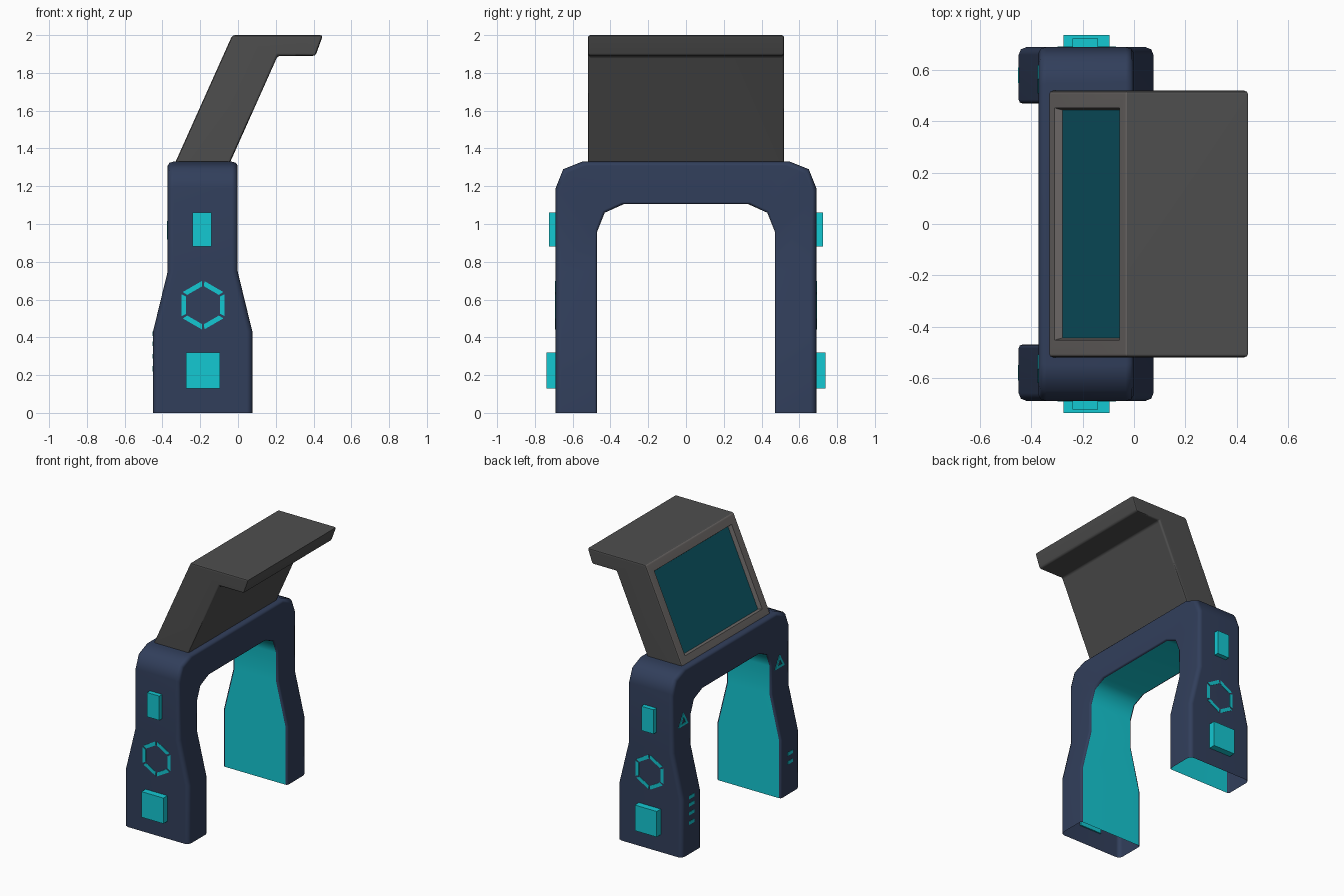
import bpy, bmesh, math
from mathutils import Vector

if "Cube" in bpy.data.objects:
    bpy.data.objects.remove(bpy.data.objects["Cube"])


def mat(name, r, g, b):
    m = bpy.data.materials.new(name)
    m.diffuse_color = (r, g, b, 1)
    m.use_nodes = True
    m.node_tree.nodes["Principled BSDF"].inputs["Base Color"].default_value = m.diffuse_color
    return m


NAVY = mat("navy shell", 0.031, 0.049, 0.105)
TEAL = mat("bright teal", 0.007, 0.58, 0.65)
GREY = mat("dark grey", 0.076, 0.076, 0.076)
FRAME = mat("warm grey frame", 0.155, 0.143, 0.138)
SCREEN = mat("deep teal screen", 0.004, 0.098, 0.14)


def finish(name, bm, mats, smooth=None):
    bmesh.ops.recalc_face_normals(bm, faces=bm.faces[:])
    me = bpy.data.meshes.new(name)
    bm.to_mesh(me)
    bm.free()
    for m in mats:
        me.materials.append(m)
    ob = bpy.data.objects.new(name, me)
    bpy.context.collection.objects.link(ob)
    if smooth:
        bpy.ops.object.select_all(action='DESELECT')
        ob.select_set(True)
        bpy.context.view_layer.objects.active = ob
        bpy.ops.object.shade_smooth_by_angle(angle=math.radians(smooth))
        wn = ob.modifiers.new("weighted normals", 'WEIGHTED_NORMAL')
        wn.keep_sharp = True
    return ob


def add_prism(bm, pts, place, d0, d1):
    """Extrude a 2D outline from depth d0 to d1; place maps (a, b, d) to 3D."""
    lo = [bm.verts.new(place(a, b, d0)) for a, b in pts]
    hi = [bm.verts.new(place(a, b, d1)) for a, b in pts]
    n = len(pts)
    bm.faces.new(lo)
    bm.faces.new(hi)
    for i in range(n):
        bm.faces.new((lo[i], lo[(i + 1) % n], hi[(i + 1) % n], hi[i]))


def prisms(name, outlines, place, d0, d1, m):
    bm = bmesh.new()
    for o in outlines:
        add_prism(bm, o, place, d0, d1)
    return finish(name, bm, [m])


def rect(a0, a1, b0, b1):
    return [(a0, b0), (a1, b0), (a1, b1), (a0, b1)]


def ring(ca, cb, r0, r1, n, start, gap):
    """Polygon ring made of n separate sides with small gaps."""
    def p(r, k):
        t = start + math.tau * k / n
        return Vector((ca + r * math.cos(t), cb + r * math.sin(t)))
    out = []
    for k in range(n):
        i0, i1, o0, o1 = p(r0, k), p(r0, k + 1), p(r1, k), p(r1, k + 1)
        out.append([tuple(v) for v in (i0.lerp(i1, gap), i0.lerp(i1, 1 - gap),
                                       o0.lerp(o1, 1 - gap), o0.lerp(o1, gap))])
    return out


# Arch body: a rounded section swept over two flared legs and a crossbar
outer = [(.69, 0), (.69, .43), (.69, .75), (.69, 1.19), (.65, 1.29), (.55, 1.33)]
inner = [(.47, 0), (.47, .43), (.47, .75), (.47, .96), (.43, 1.06), (.33, 1.105)]
pairs = list(zip(outer, inner))
stations = pairs + [((-o[0], o[1]), (-i[0], i[1])) for o, i in reversed(pairs)]
CX, CO, CI = -0.187, 0.03, 0.015


def section(o, i):
    half = 0.263 if o[1] <= .43 else .185 + (.078 * (.75 - o[1]) / .32 if o[1] < .75 else 0)
    o, i = Vector(o), Vector(i)
    n = (o - i).normalized()
    side = []
    # one side, from the inner face round to the outer face
    for base, sgn, c in ((i, 1, CI), (o, -1, CO)):
        arc = [(c, 0), (c * .29, c * .29), (0, c)]
        for dx, dt in (arc if sgn > 0 else reversed(arc)):
            q = base + n * sgn * dt
            side.append((half - dx, q))
    pts = [(CX + x, q) for x, q in side] + [(CX - x, q) for x, q in reversed(side)]
    return [Vector((x, q.x, max(q.y, 0))) for x, q in pts]


bm = bmesh.new()
rows = [[bm.verts.new(v) for v in section(o, i)] for o, i in stations]
for r0, r1 in zip(rows, rows[1:]):
    for k in range(12):
        j = (k + 1) % 12
        f = bm.faces.new((r0[k], r0[j], r1[j], r1[k]))
        f.material_index = 1 if k == 11 else 0      # teal lining inside the arch
finish("arch_body", bm, [NAVY, TEAL], 47)

# Tilted screen housing with an overhanging hood
bm = bmesh.new()
prof = [(-.337, 1.315), (-.03, 2.0), (.45, 2.0), (.41, 1.89), (.21, 1.89), (-.047, 1.315)]
add_prism(bm, prof, lambda a, b, d: (a, d, b), -.52, .52)
bmesh.ops.recalc_face_normals(bm, faces=bm.faces[:])
bmesh.ops.bevel(bm, geom=bm.edges[:], offset=.014, segments=2, profile=.5, affect='EDGES')
bm.normal_update()
facing = Vector((-.913, 0, .409))
face = max(bm.faces, key=lambda f: f.normal.dot(facing) * f.calc_area())
for f in bm.faces:
    if f.normal.dot(facing) > .9:
        f.material_index = 1
face.material_index = 1
bmesh.ops.inset_individual(bm, faces=[face], thickness=.075)
bmesh.ops.inset_individual(bm, faces=[face], thickness=.012, depth=-.03)
face.material_index = 2
finish("screen_housing", bm, [GREY, FRAME, SCREEN], 40)

# Details on the outer side of each leg
for s, side in ((-1, "front"), (1, "back")):
    def on_leg(a, b, d, s=s):
        return (a, s * d, b)
    prisms(side + "_upper_block", [rect(-.24, -.14, .88, 1.06)], on_leg, .68, .724, TEAL)
    prisms(side + "_lower_block", [rect(-.276, -.096, .13, .32)], on_leg, .68, .738, TEAL)
    prisms(side + "_hexagon_ring", ring(-.185, .57, .103, .132, 6, math.pi / 2, .06),
           on_leg, .685, .693, TEAL)

    # Small marks on the left edge of each leg
    def on_edge(a, b, d, s=s):
        return (-d, s * a, b)
    levels = [.23, .30, .365, .42] if s > 0 else [.235, .30]
    prisms(side + "_dashes", [rect(.55, .61, z - .012, z + .012) for z in levels],
           on_edge, .446, .453, TEAL)
    prisms(side + "_triangle_mark", ring(.565, .95, .03, .065, 3, math.pi / 2, 0),
           on_edge, .368, .376, TEAL)
